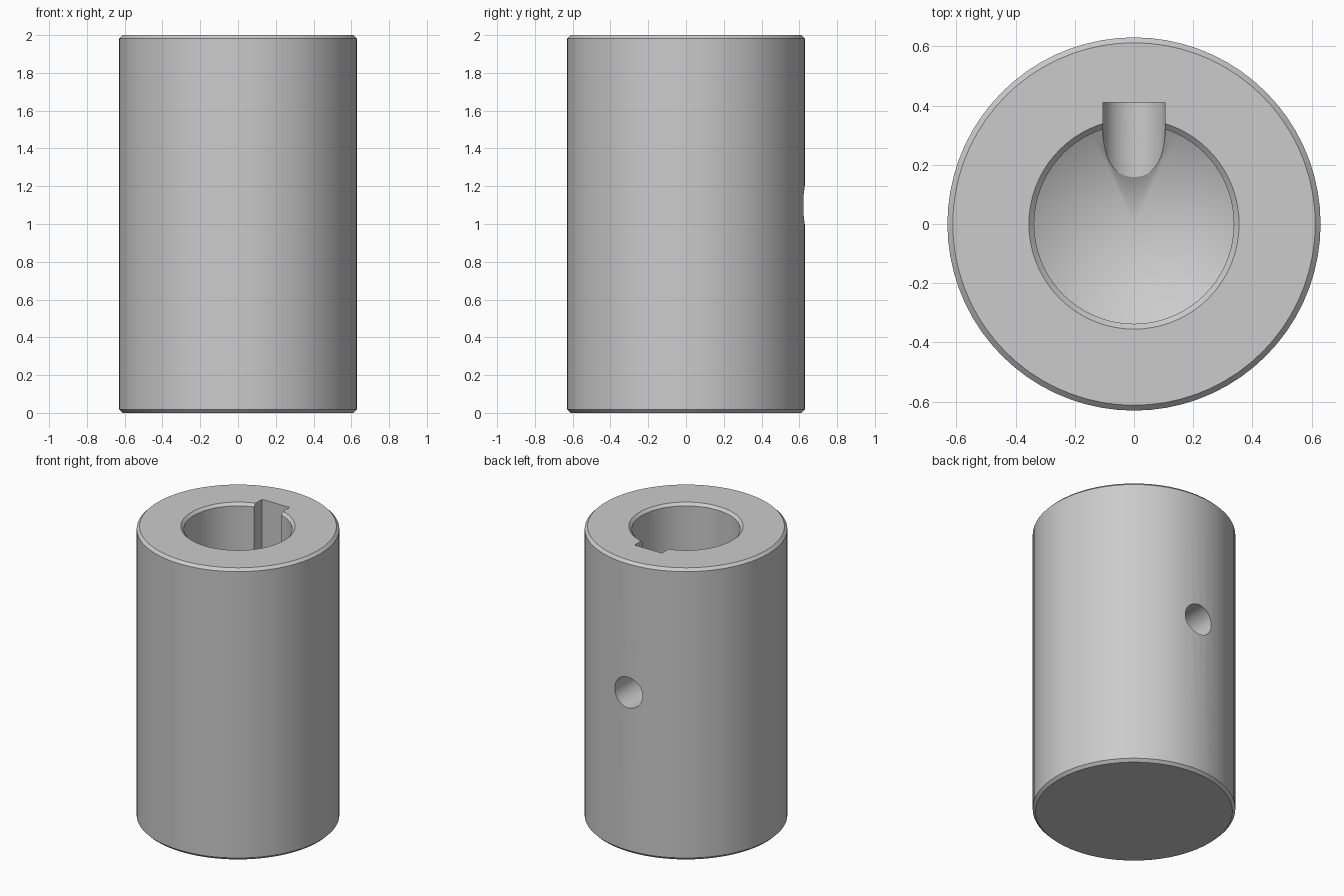
import bpy, bmesh, math
from mathutils import Matrix, Vector

cube = bpy.data.objects.get("Cube")
if cube:
    bpy.data.objects.remove(cube, do_unlink=True)

R, BORE, H, CH = 0.63, 0.337, 2.0, 0.018   # outer radius, bore radius, height, chamfer
HOLE_Z, HOLE_R = 1.1, 0.105                # screw hole height and radius
TIP_Z, SHOULDER_Z = 0.9, 1.102             # drill point of the blind bore
KEY_Y = 0.41                               # depth of the keyway
SEGMENTS = 72

steel = bpy.data.materials.new("grey steel")
steel.use_nodes = True
colour = (0.6, 0.6, 0.6, 1)
steel.diffuse_color = colour
steel.node_tree.nodes["Principled BSDF"].inputs["Base Color"].default_value = colour


def make_object(name, bm):
    bmesh.ops.recalc_face_normals(bm, faces=bm.faces)
    mesh = bpy.data.meshes.new(name)
    bm.to_mesh(mesh)
    bm.free()
    mesh.materials.append(steel)
    ob = bpy.data.objects.new(name, mesh)
    bpy.context.collection.objects.link(ob)
    return ob


def lathe(name, profile):
    bm = bmesh.new()
    verts = [bm.verts.new((r, 0, z)) for r, z in profile]
    edges = [bm.edges.new(pair) for pair in zip(verts, verts[1:])]
    bmesh.ops.spin(bm, geom=verts + edges, axis=(0, 0, 1), cent=(0, 0, 0),
                   angle=math.tau, steps=SEGMENTS, use_duplicate=False)
    bmesh.ops.remove_doubles(bm, verts=bm.verts, dist=1e-5)
    return make_object(name, bm)


def cut(target, cutter):
    mod = target.modifiers.new(cutter.name, "BOOLEAN")
    mod.operation = "DIFFERENCE"
    mod.solver = "EXACT"
    mod.object = cutter
    bpy.context.view_layer.objects.active = target
    bpy.ops.object.modifier_apply(modifier=mod.name)
    bpy.data.objects.remove(cutter, do_unlink=True)


# Sleeve body with chamfered rims and a blind drilled bore
sleeve = lathe("sleeve_body", [
    (0, 0), (R - CH, 0), (R, CH), (R, H - CH), (R - CH, H),
    (BORE + CH, H), (BORE, H - CH), (BORE, SHOULDER_Z), (0, TIP_Z)])

# Keyway running from the top down to the screw hole
bm = bmesh.new()
bmesh.ops.create_cube(bm, size=1, matrix=Matrix.LocRotScale(
    Vector((0, KEY_Y / 2 + 0.1, (HOLE_Z + H + 0.1) / 2)), None,
    Vector((2 * HOLE_R - 0.002, KEY_Y - 0.2, H + 0.1 - HOLE_Z))))
cut(sleeve, make_object("keyway_cutter", bm))

# Screw hole through the back wall
bm = bmesh.new()
bmesh.ops.create_cone(bm, cap_ends=True, segments=48, radius1=HOLE_R, radius2=HOLE_R,
                      depth=0.7, matrix=Matrix.Translation((0, 0.45, HOLE_Z))
                      @ Matrix.Rotation(math.pi / 2, 4, "X"))
cut(sleeve, make_object("screw_hole_cutter", bm))

bpy.ops.object.select_all(action="DESELECT")
sleeve.select_set(True)
bpy.context.view_layer.objects.active = sleeve
bpy.ops.object.shade_smooth_by_angle(angle=math.radians(25))
